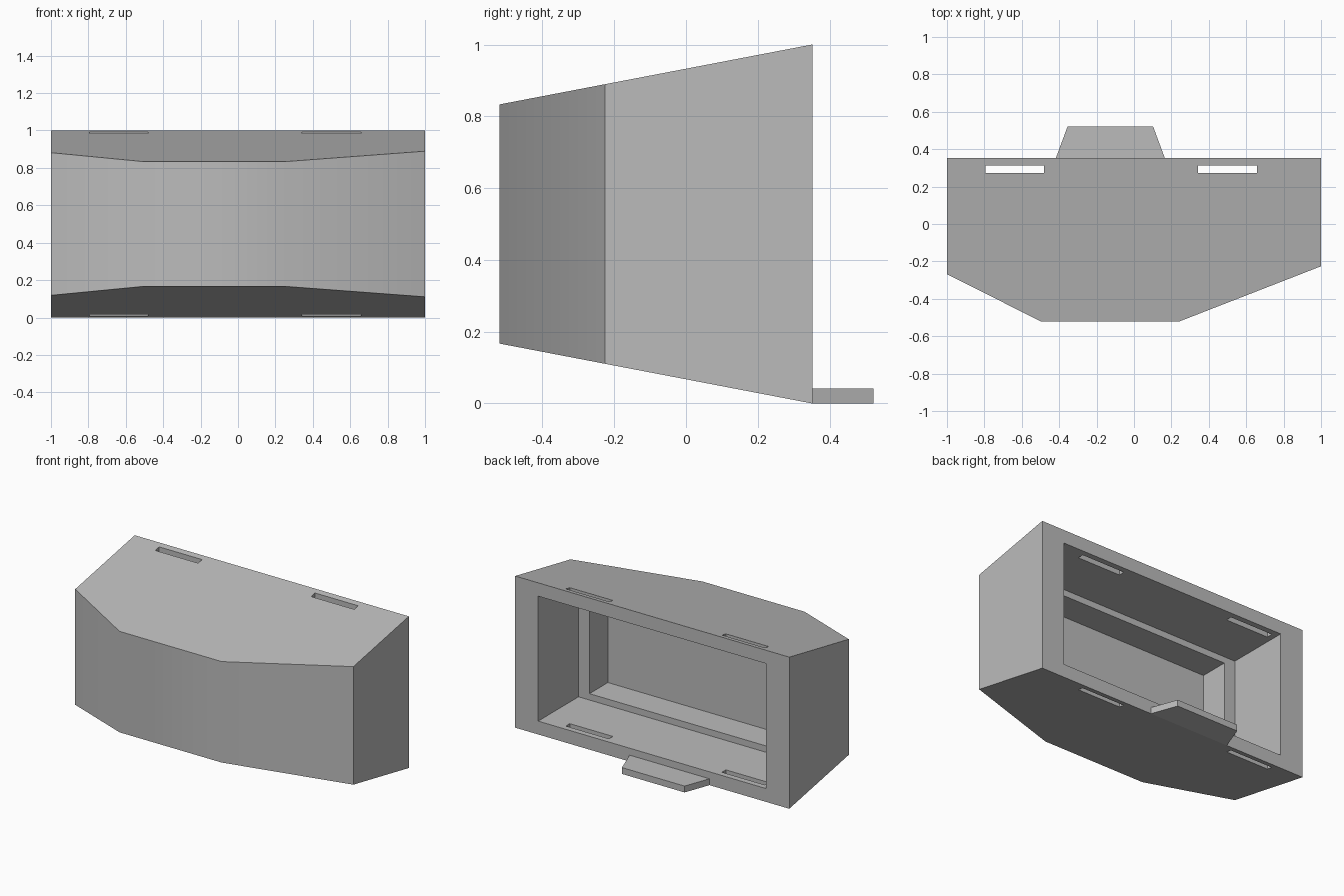
import bpy
import bmesh

cube = bpy.data.objects.get("Cube")
if cube:
    bpy.data.objects.remove(cube, do_unlink=True)

grey = bpy.data.materials.new("mid_grey")
grey.use_nodes = True
colour = (0.5, 0.5, 0.5, 1)
grey.diffuse_color = colour
grey.node_tree.nodes["Principled BSDF"].inputs["Base Color"].default_value = colour

BACK, FRONT = 0.352, -0.52


def prism(name, outline, bottom, top):
    """Extrude a plan outline between two heights, given as functions of y."""
    bm = bmesh.new()
    low = [bm.verts.new((x, y, bottom(y))) for x, y in outline]
    high = [bm.verts.new((x, y, top(y))) for x, y in outline]
    bm.faces.new(low[::-1])
    bm.faces.new(high)
    n = len(outline)
    for i in range(n):
        j = (i + 1) % n
        bm.faces.new((low[i], low[j], high[j], high[i]))
    bmesh.ops.recalc_face_normals(bm, faces=bm.faces)
    mesh = bpy.data.meshes.new(name)
    bm.to_mesh(mesh)
    bm.free()
    mesh.materials.append(grey)
    obj = bpy.data.objects.new(name, mesh)
    bpy.context.collection.objects.link(obj)
    return obj


def box(name, x0, x1, y0, y1, z0, z1):
    return prism(name, [(x0, y0), (x1, y0), (x1, y1), (x0, y1)],
                 lambda y: z0, lambda y: z1)


def activate(obj):
    bpy.ops.object.select_all(action='DESELECT')
    obj.select_set(True)
    bpy.context.view_layer.objects.active = obj


def cut(target, cutter):
    mod = target.modifiers.new("cut", 'BOOLEAN')
    mod.operation = 'DIFFERENCE'
    mod.solver = 'EXACT'
    mod.object = cutter
    activate(target)
    bpy.ops.object.modifier_apply(modifier=mod.name)
    bpy.data.objects.remove(cutter, do_unlink=True)


# Housing: faceted plan, tapering in height towards the front
def inset(y):
    return 0.167 * (BACK - y) / (BACK - FRONT)


plan = [(-1, BACK), (-1, -0.268), (-0.5, FRONT), (0.245, FRONT),
        (1, -0.226), (1, BACK)]
housing = prism("housing", plan, inset, lambda y: 1 - inset(y))

# Stepped cavity open at the back
cut(housing, box("cavity_cutter", -0.832, 0.832, -0.068, 0.5, 0.088, 0.912))
cut(housing, box("recess_cutter", -0.752, 0.752, -0.26, 0.1, 0.13, 0.87))

# Strap slots through the top and bottom walls
for x0, x1 in ((-0.795, -0.482), (0.342, 0.657)):
    cut(housing, box("slot_cutter", x0, x1, 0.273, 0.314, -0.2, 1.2))

activate(housing)
bpy.ops.object.shade_smooth_by_angle(angle=0.55)

# Tapered tab on the lower back edge
prism("back_tab", [(-0.418, BACK), (0.165, BACK), (0.102, 0.522), (-0.355, 0.522)],
      lambda y: 0, lambda y: 0.042)
